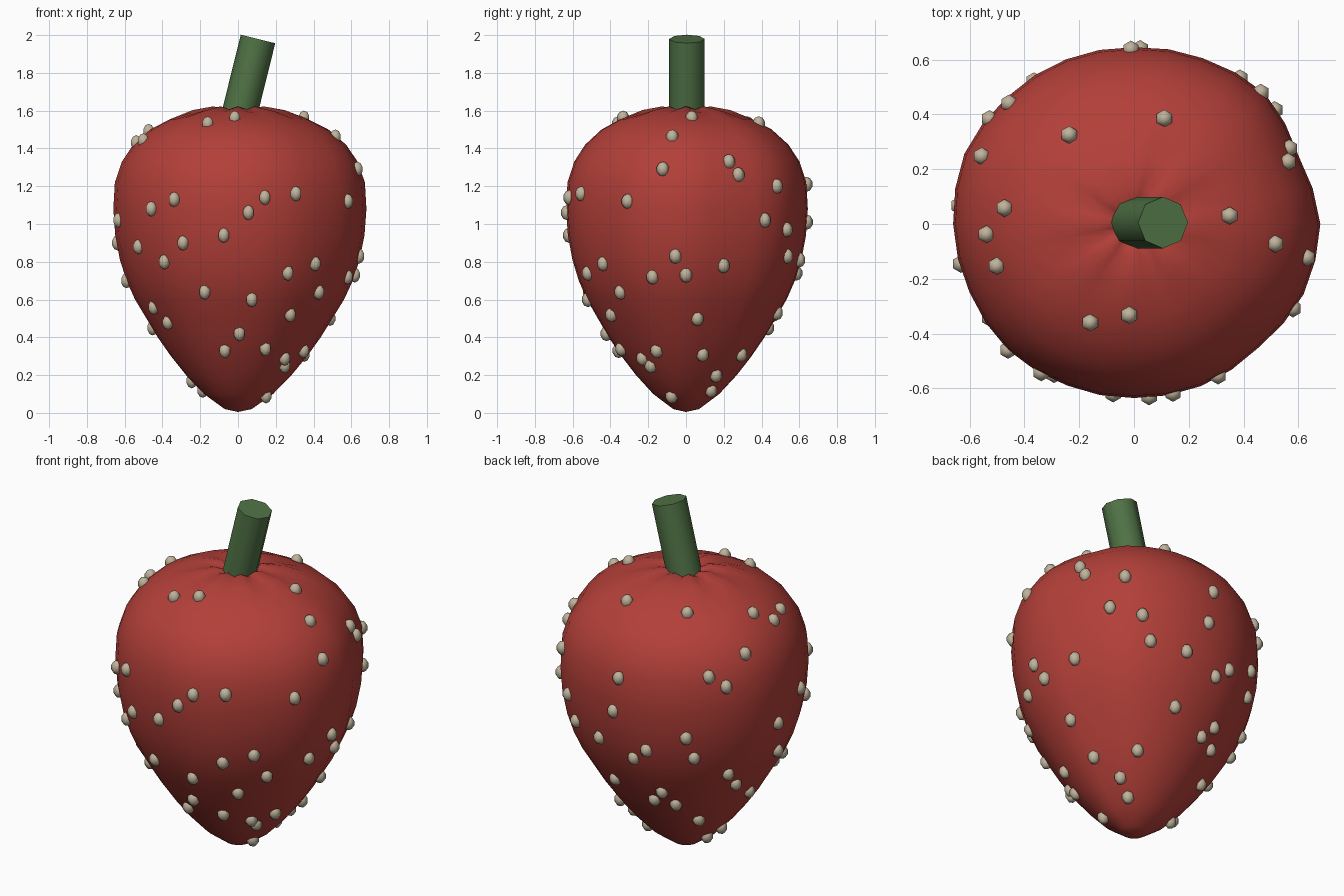
import bpy, bmesh, math
from mathutils import Vector
from mathutils.bvhtree import BVHTree

default_cube = bpy.data.objects.get("Cube")
if default_cube:
    bpy.data.objects.remove(default_cube, do_unlink=True)


def make_material(name, rgb):
    material = bpy.data.materials.new(name)
    material.use_nodes = True
    material.diffuse_color = (*rgb, 1)
    shader = material.node_tree.nodes["Principled BSDF"]
    shader.inputs["Base Color"].default_value = (*rgb, 1)
    shader.inputs["Roughness"].default_value = 0.7
    return material


def finish(bm, name, material, sharp_angle):
    """Turn a bmesh into a smooth shaded, coloured object."""
    bmesh.ops.recalc_face_normals(bm, faces=bm.faces[:])
    mesh = bpy.data.meshes.new(name)
    bm.to_mesh(mesh)
    mesh.materials.append(material)
    obj = bpy.data.objects.new(name, mesh)
    bpy.context.collection.objects.link(obj)
    bpy.ops.object.select_all(action="DESELECT")
    obj.select_set(True)
    bpy.context.view_layer.objects.active = obj
    bpy.ops.object.shade_smooth_by_angle(angle=math.radians(sharp_angle))
    return obj


red = make_material("berry red", (0.45, 0.05, 0.04))
green = make_material("stem green", (0.08, 0.17, 0.06))
cream = make_material("seed cream", (0.52, 0.45, 0.33))

# Fruit body: a slightly uneven lathe with a puckered crown
PROFILE = [(0.07, 0.02), (0.18, 0.1), (0.275, 0.2), (0.355, 0.3), (0.425, 0.4),
           (0.485, 0.5), (0.545, 0.6), (0.59, 0.7), (0.625, 0.81), (0.65, 0.94),
           (0.66, 1.08), (0.652, 1.22), (0.615, 1.33), (0.555, 1.42),
           (0.465, 1.5), (0.36, 1.555), (0.24, 1.595), (0.13, 1.615), (0.07, 1.6)]
# Widest radius in sixteen directions, counter-clockwise from +x
GIRTH = [0.68, 0.65, 0.675, 0.655, 0.645, 0.65, 0.655, 0.67,
         0.66, 0.65, 0.65, 0.638, 0.635, 0.64, 0.64, 0.67]
SIDES = 2 * len(GIRTH)


def girth(step):
    first = GIRTH[step // 2]
    second = GIRTH[((step + 1) // 2) % len(GIRTH)]
    return (first + second) / 2 / 0.66


bm = bmesh.new()
rings = []
for radius, height in PROFILE:
    ring = []
    for step in range(SIDES):
        angle = math.tau * step / SIDES
        crown = height > 1.59
        pucker = 0.008 * math.cos(angle * 8) if crown else 0
        reach = radius * girth(step)
        ring.append(bm.verts.new((reach * math.cos(angle), reach * math.sin(angle),
                                  height + pucker)))
    rings.append(ring)
for lower, upper in zip(rings, rings[1:]):
    for i in range(SIDES):
        j = (i + 1) % SIDES
        bm.faces.new((lower[i], lower[j], upper[j], upper[i]))
for ring, height in ((rings[0], 0.005), (rings[-1], 1.57)):
    tip = bm.verts.new((0, 0, height))
    for i in range(SIDES):
        bm.faces.new((ring[i], ring[(i + 1) % SIDES], tip))
finish(bm, "fruit_body", red, 60)
body_surface = BVHTree.FromBMesh(bm)
bm.free()

# Stem: an eight-sided stalk leaning towards +x
bm = bmesh.new()
bmesh.ops.create_cone(bm, cap_ends=True, segments=8, radius1=0.094, radius2=0.094, depth=0.44)
bmesh.ops.rotate(bm, verts=bm.verts, matrix=Vector((0, 0, 1)).rotation_difference(
    Vector((0.24, 0, 0.97))).to_matrix())
bmesh.ops.translate(bm, verts=bm.verts, vec=(0.053, 0.005, 1.766))
finish(bm, "stem", green, 50)
bm.free()

# Seeds: direction around the fruit in degrees, height in hundredths
SEEDS = [
    (238, 113), (225, 108), (263, 94), (275, 106), (283, 114), (299, 116),
    (332, 112), (242, 90), (213, 88), (230, 80), (251, 64), (297, 74),
    (313, 79), (278, 60), (321, 64), (305, 52), (209, 56), (217, 48),
    (271, 42), (259, 33), (293, 34), (317, 29), (323, 25), (333, 9),
    (336, 33), (14, 31), (53, 31), (35, 20), (41, 12), (7, 50),
    (355, 83), (343, 72), (0, 73), (19, 78), (58, 83), (54, 97),
    (39, 102), (46, 120), (26, 126), (22, 133), (349, 129), (352, 146),
    (5, 156), (267, 156), (246, 153), (74, 153), (126, 153), (184, 143),
    (197, 144), (173, 149), (156, 135), (144, 120), (136, 126), (91, 121),
    (88, 101), (77, 81), (97, 74), (105, 81), (125, 91), (129, 78),
    (148, 65), (155, 56), (172, 45), (174, 90), (193, 102), (180, 70),
    (76, 53), (110, 52), (103, 45), (118, 43), (136, 30), (158, 12), (174, 17)]

bm = bmesh.new()
for degrees, level in SEEDS:
    angle = math.radians(degrees)
    outward = Vector((math.cos(angle), math.sin(angle), 0))
    start = Vector((0, 0, level / 100)) + outward * 2
    hit = body_surface.ray_cast(start, -outward)[0]
    if hit is None:
        continue
    seed = bmesh.ops.create_uvsphere(bm, u_segments=6, v_segments=5, radius=1)["verts"]
    bmesh.ops.scale(bm, verts=seed, vec=(0.034, 0.034, 0.04))
    bmesh.ops.translate(bm, verts=seed, vec=hit)
finish(bm, "seeds", cream, 75)
bm.free()
